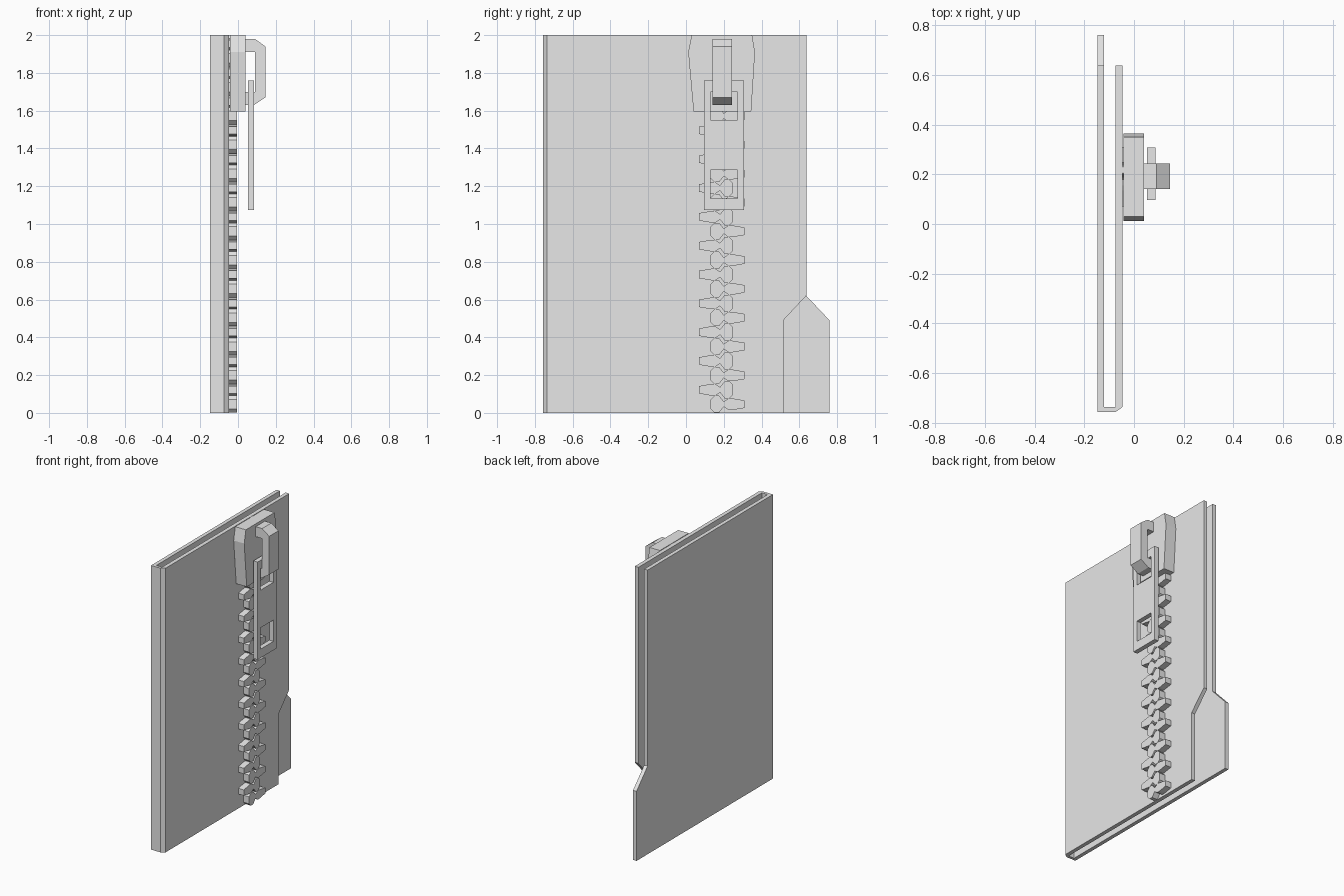
import bpy, bmesh
from mathutils import Vector

if "Cube" in bpy.data.objects:
    bpy.data.objects.remove(bpy.data.objects["Cube"])

grey = bpy.data.materials.new("light_grey")
grey.diffuse_color = (0.8, 0.8, 0.8, 1)
grey.use_nodes = True
grey.node_tree.nodes["Principled BSDF"].inputs["Base Color"].default_value = grey.diffuse_color


def prism(name, pts, axis, lo, hi):
    """Extrude a 2D outline along an axis (points: x->(y,z), y->(x,z), z->(x,y))."""
    place = {"x": lambda a, b, d: (d, a, b),
             "y": lambda a, b, d: (a, d, b),
             "z": lambda a, b, d: (a, b, d)}[axis]
    bm = bmesh.new()
    face = bm.faces.new([bm.verts.new(place(a, b, lo)) for a, b in pts])
    ext = bmesh.ops.extrude_face_region(bm, geom=[face])
    shift = Vector(place(0, 0, hi - lo))
    bmesh.ops.translate(bm, vec=shift,
                        verts=[v for v in ext["geom"] if isinstance(v, bmesh.types.BMVert)])
    bmesh.ops.recalc_face_normals(bm, faces=bm.faces)
    me = bpy.data.meshes.new(name)
    bm.to_mesh(me)
    bm.free()
    me.materials.append(grey)
    ob = bpy.data.objects.new(name, me)
    bpy.context.collection.objects.link(ob)
    return ob


def rect(a0, b0, a1, b1):
    return [(a0, b0), (a1, b0), (a1, b1), (a0, b1)]


def cut(ob, cutter):
    mod = ob.modifiers.new("cut", "BOOLEAN")
    mod.operation, mod.solver, mod.object = "DIFFERENCE", "EXACT", cutter
    bpy.context.view_layer.objects.active = ob
    bpy.ops.object.modifier_apply(modifier=mod.name)
    bpy.data.objects.remove(cutter)


# folded panel: U-shaped section with a chamfered spine corner
panel = prism("folded_panel", [
    (-0.147, 0.76), (-0.147, -0.757), (-0.075, -0.757), (-0.047, -0.737), (-0.047, 0.637),
    (-0.075, 0.637), (-0.075, -0.737), (-0.12, -0.737), (-0.12, 0.76)], "z", 0, 2)
# back sheet keeps a flared foot, front sheet is cut away in front of it
cut(panel, prism("back_cutter", [(0.637, 2.1), (0.637, 0.62), (0.76, 0.49), (0.9, 0.49),
                                 (0.9, 2.1)], "x", -0.2, -0.1))
cut(panel, prism("front_cutter", [(0.7, 0.688), (0.515, 0.49), (0.515, -0.1), (0.7, -0.1)],
                 "x", -0.1, 0.0))

# interlocking teeth, alternating sides about the zip centre line
MID = 0.19
half = [(0.12, 0.02), (0.055, 0.031), (0.035, 0.031), (0.01, 0.014),
        (-0.015, 0.045), (-0.04, 0.045), (-0.06, 0.025)]
outline = half + [(a, -b) for a, b in reversed(half)]
for i in range(26):
    side = 1 if i % 2 == 0 else -1
    z = 0.046 + i * 0.0763
    prism(f"tooth_{i + 1}", [(MID + side * a, z + b) for a, b in outline],
          "x", -0.047, -0.004)

# slider body
prism("slider", [(0.04, 1.595), (0.345, 1.595), (0.365, 1.91), (0.35, 2.0),
                 (0.03, 2.0), (0.012, 1.91)], "x", -0.042, 0.04)

# bridge loop holding the pull tab
prism("bridge", [(0.04, 1.98), (0.09, 1.98), (0.145, 1.94), (0.145, 1.67), (0.085, 1.63),
                 (0.04, 1.63), (0.04, 1.70), (0.09, 1.70), (0.09, 1.91), (0.04, 1.91)],
      "y", 0.14, 0.243)

# pull tab with two square holes
tab = prism("pull_tab", rect(0.096, 1.073, 0.307, 1.76), "x", 0.053, 0.086)
for z0, z1 in ((1.55, 1.70), (1.135, 1.285)):
    cut(tab, prism("hole_cutter", rect(0.13, z0, 0.272, z1), "x", 0, 0.12))
